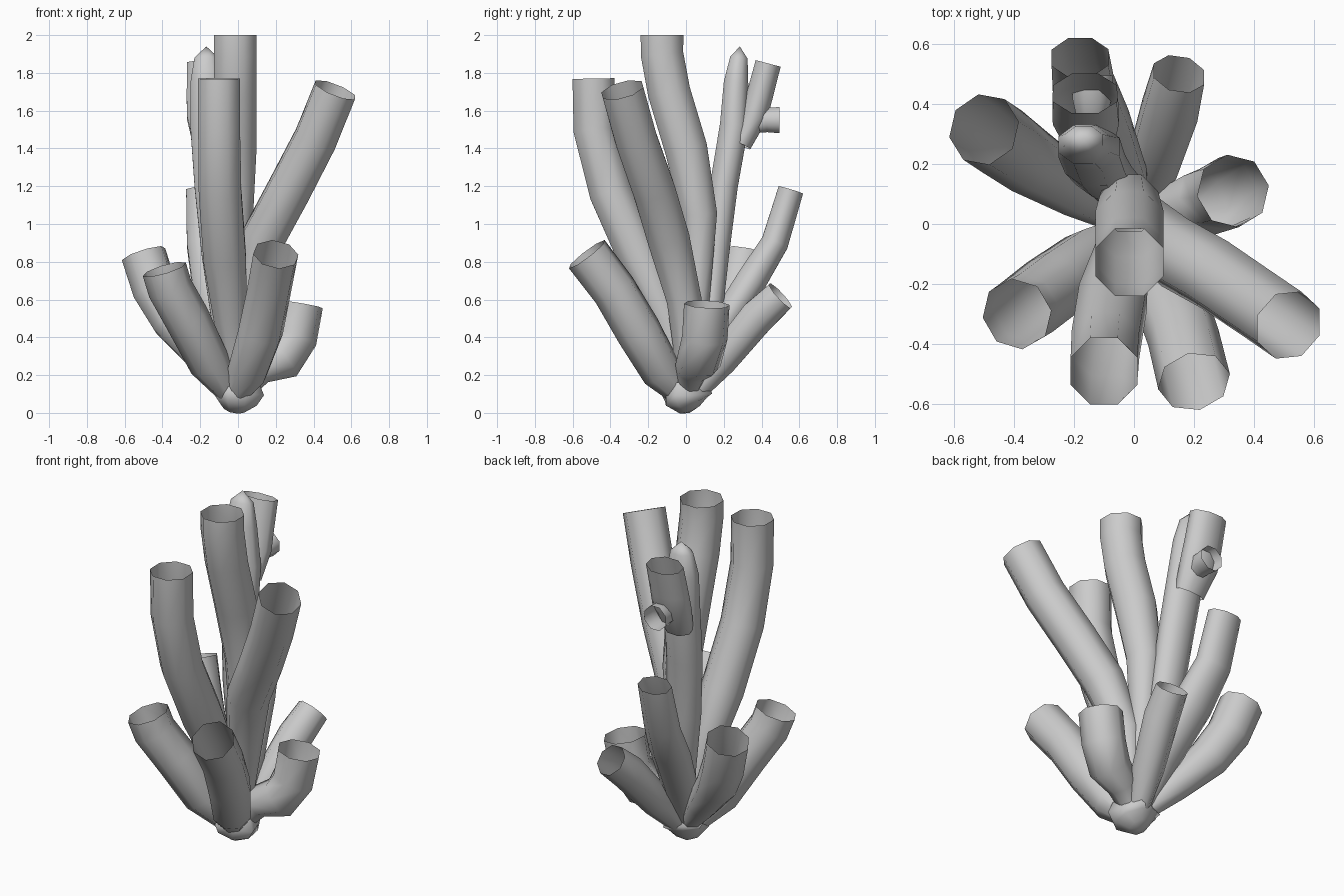
import bpy, bmesh, math
from mathutils import Vector


def tube(name, path, stretch=1.0, tip=None, sides=8, turn=0.5):
    """Open-ended tube through (x, y, z, radius) points; optional closing tip."""
    pts = [Vector(p[:3]) for p in path]
    bm = bmesh.new()
    rings = []
    for i, p in enumerate(pts):
        d = Vector((0, 0, 0))
        if i > 0:
            d += (p - pts[i - 1]).normalized()
        if i < len(pts) - 1:
            d += (pts[i + 1] - p).normalized()
        d.normalize()
        u = Vector((1, 0, 0)) - d * d.x
        u.normalize()
        v = d.cross(u)
        r = path[i][3]
        ring = []
        for k in range(sides):
            a = math.tau * (k + turn) / sides
            ring.append(bm.verts.new(p + u * (r * stretch * math.cos(a)) + v * (r * math.sin(a))))
        rings.append(ring)
    for a, b in zip(rings, rings[1:]):
        for k in range(sides):
            n = (k + 1) % sides
            bm.faces.new((a[k], a[n], b[n], b[k]))
    if tip:
        t = bm.verts.new(tip)
        for k in range(sides):
            bm.faces.new((rings[-1][k], rings[-1][(k + 1) % sides], t))
    for f in bm.faces:
        f.smooth = True
    me = bpy.data.meshes.new(name)
    bm.to_mesh(me)
    bm.free()
    ob = bpy.data.objects.new(name, me)
    bpy.context.collection.objects.link(ob)
    return ob


# Tall tubes
tube("centre_tube", [(0, .01, .06, .05), (-.01, .06, .6, .07), (-.015, .07, 1.05, .103),
                     (-.015, 0, 1.4, .122), (-.015, -.09, 1.7, .122), (-.015, -.127, 1.9, .122),
                     (-.015, -.127, 2.0, .122)])
tube("front_tall_tube", [(0, 0, .1, .06), (-.04, -.1, .5, .095), (-.07, -.245, .82, .122),
                         (-.095, -.4, 1.17, .122), (-.1, -.485, 1.5, .12), (-.1, -.49, 1.77, .12)])
tube("right_tall_tube", [(.01, .01, .12, .05), (.05, -.01, .6, .1), (.135, -.095, .93, .121),
                         (.27, -.17, 1.18, .121), (.41, -.265, 1.45, .12), (.515, -.337, 1.71, .12)])

# Short tubes around the outside
tube("front_right_tube", [(-.03, 0, .06, .05), (.05, -.13, .22, .11), (.12, -.25, .43, .122),
                          (.165, -.38, .65, .12), (.2, -.525, .84, .122)], turn=.2)
tube("front_left_tube", [(-.03, -.02, .07, .05), (-.15, -.12, .26, .11), (-.27, -.21, .5, .12),
                         (-.36, -.28, .66, .12), (-.39, -.3, .76, .12)], turn=.2)
tube("back_left_tube", [(0, 0, .08, .05), (-.19, .11, .3, .09), (-.35, .21, .49, .115),
                        (-.44, .275, .65, .122), (-.5, .315, .84, .122)], turn=.2)
tube("right_short_tube", [(.02, .01, .1, .05), (.1, .03, .23, .09), (.23, .07, .28, .118),
                          (.3, .1, .4, .122), (.33, .11, .575, .122)], turn=.2)
tube("back_right_tube", [(0, .02, .07, .05), (.06, .19, .28, .09), (.12, .38, .51, .1),
                         (.15, .5, .62, .092)])
tube("back_tube", [(-.01, .02, .1, .05), (-.06, .15, .4, .08), (-.13, .34, .69, .088),
                   (-.17, .47, .9, .078), (-.18, .555, 1.18, .073)], stretch=1.4)

# Forked rear tube: rounded stem, rear branch and side stub
tube("rear_stem", [(0, .03, .1, .05), (-.06, .13, .5, .065), (-.1, .16, .85, .075),
                   (-.13, .2, 1.2, .08), (-.15, .255, 1.52, .082), (-.165, .265, 1.75, .07),
                   (-.168, .28, 1.88, .05)], stretch=1.35, tip=(-.168, .285, 1.94))
tube("rear_branch", [(-.15, .29, 1.42, .06), (-.16, .36, 1.57, .077),
                     (-.163, .39, 1.68, .076), (-.163, .435, 1.85, .074)], stretch=1.55)
tube("rear_stub", [(-.14, .36, 1.53, .055), (-.14, .42, 1.55, .07), (-.14, .495, 1.55, .075)])

# Ragged root where the tubes meet
root = tube("root", [(0, 0, .16, .12), (0, 0, .11, .15), (-.01, 0, .07, .12), (-.02, .02, .02, .06)],
            tip=(-.02, .02, 0))
for v in root.data.vertices[:16]:
    if v.index % 2:
        v.co.x *= .75
        v.co.y *= .75
